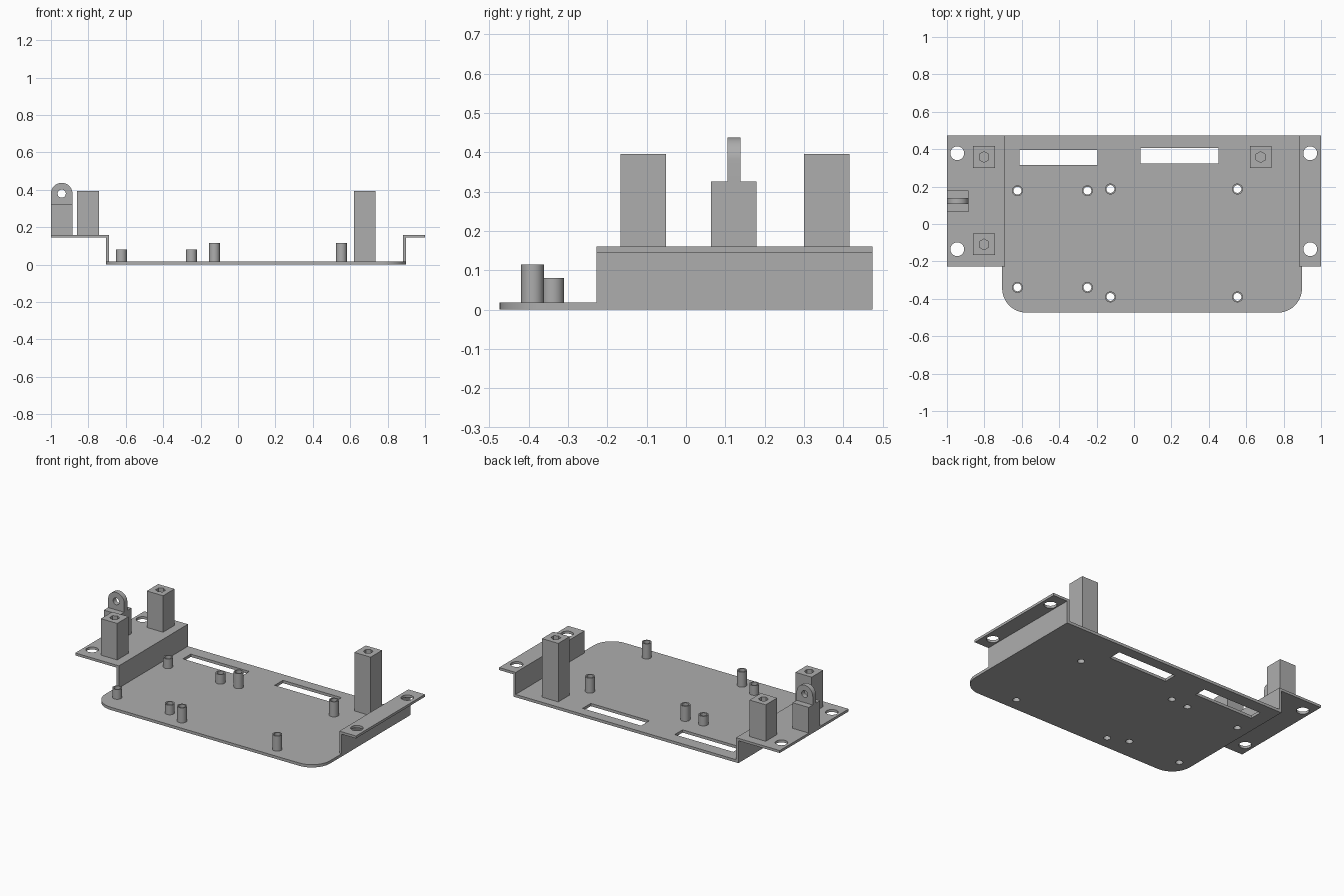
import bpy, math
from math import pi, cos, sin
from mathutils import Matrix, Vector

if "Cube" in bpy.data.objects:
    bpy.data.objects.remove(bpy.data.objects["Cube"], do_unlink=True)

grey = bpy.data.materials.new("plain_grey")
grey.use_nodes = True
COLOUR = (0.42, 0.42, 0.42, 1)
grey.diffuse_color = COLOUR
grey.node_tree.nodes["Principled BSDF"].inputs["Base Color"].default_value = COLOUR

T = 0.018                      # sheet thickness
FRONT, BACK, STEP = -0.474, 0.474, -0.228
DECK = 0.16                    # top of the raised side shelves
ALONG_Y = Matrix.Rotation(pi / 2, 4, 'X')


def arc(cx, cy, r, a0, a1, n):
    return [(cx + r * cos(a0 + (a1 - a0) * i / n),
             cy + r * sin(a0 + (a1 - a0) * i / n)) for i in range(n + 1)]


def circle(cx, cy, r, n=32, turn=0):
    return arc(cx, cy, r, turn, turn + 2 * pi, n)[:-1]


def rect(x0, x1, y0, y1):
    return [(x0, y0), (x1, y0), (x1, y1), (x0, y1)]


def extrude(name, outline, low, high, matrix=Matrix()):
    """Prism from a counter-clockwise outline, from low to high."""
    n = len(outline)
    verts = [matrix @ Vector((x, y, h)) for h in (low, high) for x, y in outline]
    faces = [list(range(n))[::-1], list(range(n, 2 * n))]
    faces += [(i, (i + 1) % n, n + (i + 1) % n, n + i) for i in range(n)]
    mesh = bpy.data.meshes.new(name)
    mesh.from_pydata(verts, [], faces)
    mesh.materials.append(grey)
    ob = bpy.data.objects.new(name, mesh)
    bpy.context.collection.objects.link(ob)
    return ob


def activate(ob):
    bpy.ops.object.select_all(action='DESELECT')
    ob.select_set(True)
    bpy.context.view_layer.objects.active = ob


def cut(ob, outlines, low, high, matrix=Matrix()):
    """Cut prismatic holes into a part."""
    for outline in outlines:
        cutter = extrude("cutter", outline, low, high, matrix)
        mod = ob.modifiers.new("hole", 'BOOLEAN')
        mod.operation, mod.solver, mod.object = 'DIFFERENCE', 'EXACT', cutter
        activate(ob)
        bpy.ops.object.modifier_apply(modifier=mod.name)
        bpy.data.objects.remove(cutter, do_unlink=True)


def finish(ob):
    activate(ob)
    bpy.ops.object.shade_smooth_by_angle(angle=math.radians(30))


# Standoff positions: x, y, top height
standoffs = [(x, y, 0.08) for x in (-0.623, -0.249) for y in (0.178, -0.339)]
standoffs += [(x, y, 0.115) for x in (-0.126, 0.553) for y in (0.187, -0.39)]

# Base plate with rounded front corners, two slots and screw holes
L, R, CORNER = -0.705, 0.898, 0.13
outline = [(R, BACK), (L, BACK)]
outline += arc(L + CORNER, FRONT + CORNER, CORNER, pi, 1.5 * pi, 12)
outline += arc(R - CORNER, FRONT + CORNER, CORNER, 1.5 * pi, 2 * pi, 12)
plate = extrude("base_plate", outline, 0, T)
holes = [rect(-0.613, -0.196, 0.315, 0.395), rect(0.035, 0.452, 0.323, 0.407)]
holes += [circle(x, y, 0.021, 24) for x, y, top in standoffs]
cut(plate, holes, -0.1, 0.1)
finish(plate)

# Hollow standoffs
for i, (x, y, top) in enumerate(standoffs):
    ob = extrude(f"standoff_{i + 1}", circle(x, y, 0.029), T, top)
    cut(ob, [circle(x, y, 0.021, 24)], -0.1, 0.3)
    finish(ob)

# Raised side shelves: angle profiles with two mounting holes each
for name, wall, inner, edge, hole_x in (
        ("right_shelf", L, L + 0.016, -1, -0.945),
        ("left_shelf", R, R - 0.016, 1, 0.942)):
    profile = [(wall, T), (inner, T), (inner, DECK), (edge, DECK),
               (edge, DECK - 0.016), (wall, DECK - 0.016)]
    if edge > 0:
        profile.reverse()
    ob = extrude(name, profile, -BACK, -STEP, ALONG_Y)
    cut(ob, [circle(hole_x, y, 0.037) for y in (0.378, -0.135)], 0.1, 0.3)
    finish(ob)

# Square posts with blind hexagonal sockets
for name, x, y, foot in (("back_right_post", -0.802, 0.358, DECK),
                         ("front_right_post", -0.802, -0.109, DECK),
                         ("back_left_post", 0.677, 0.358, T)):
    h = 0.058
    ob = extrude(name, rect(x - h, x + h, y - h, y + h), foot, 0.395)
    cut(ob, [circle(x, y, 0.029, 6, pi / 6)], 0.25, 0.5)
    finish(ob)

# Lug block with a rounded, pierced tab
extrude("lug_block", rect(-1, -0.885, 0.063, 0.179), DECK, 0.325)
LX, LZ, LR = -0.9425, 0.38, 0.0575
tab = [(LX - LR, 0.325), (LX + LR, 0.325)] + arc(LX, LZ, LR, 0, pi, 24)
ob = extrude("lug_tab", tab, -0.138, -0.106, ALONG_Y)
cut(ob, [circle(LX, LZ, 0.022, 24)], -0.3, 0.1, ALONG_Y)
finish(ob)
